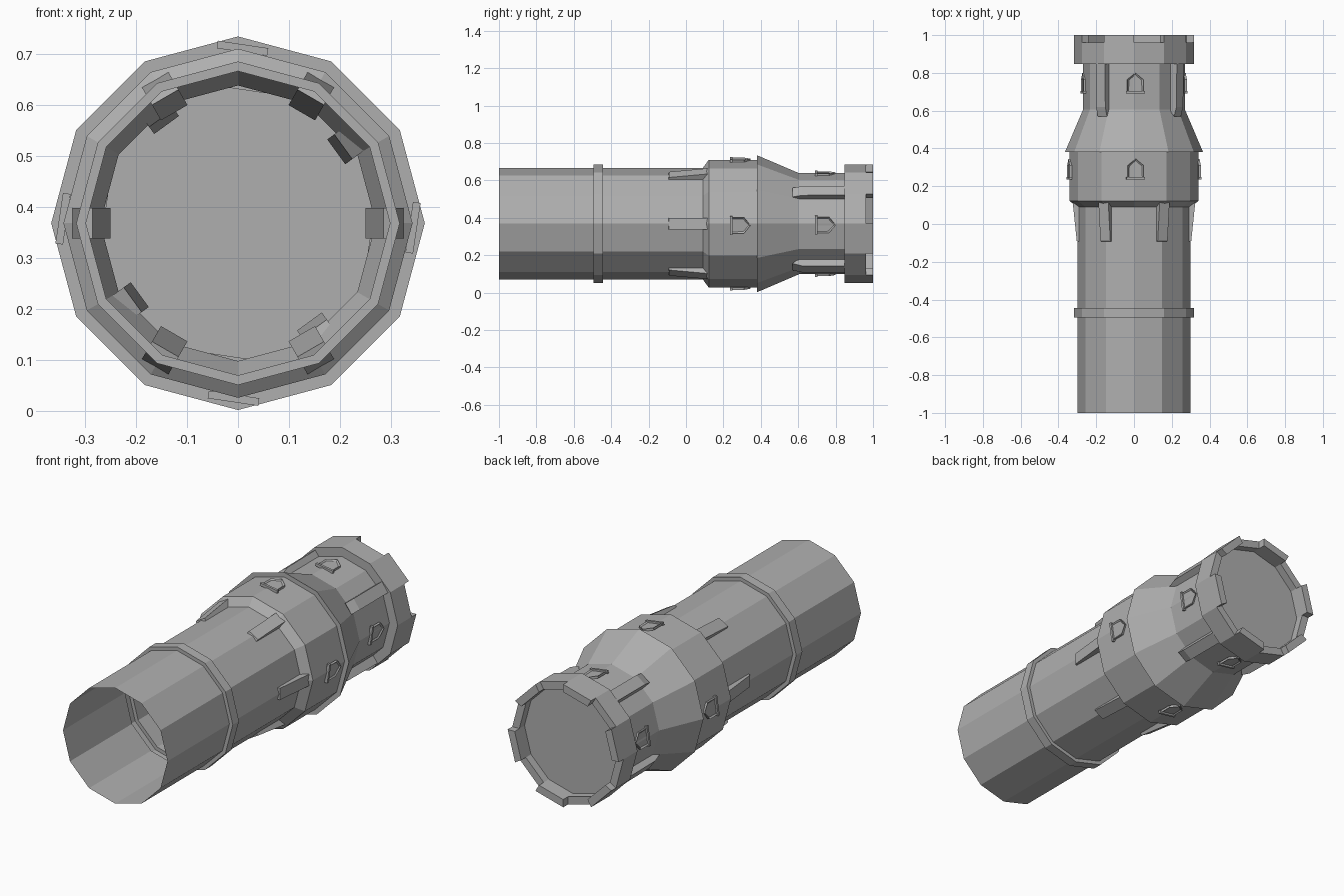
import bpy, bmesh
from math import cos, sin, radians
from mathutils import Vector

if "Cube" in bpy.data.objects:
    bpy.data.objects.remove(bpy.data.objects["Cube"])

AXIS_Z = 0.368
SIDES = 12

stone = bpy.data.materials.new("dark_stone")
stone.diffuse_color = (0.43, 0.43, 0.43, 1)
stone.use_nodes = True
stone.node_tree.nodes["Principled BSDF"].inputs["Base Color"].default_value = stone.diffuse_color


def place(angle, r, t, y):
    """Radial / tangential / lengthwise position around the tower axis."""
    a = radians(angle)
    return Vector((r * cos(a) - t * sin(a), y, AXIS_Z + r * sin(a) + t * cos(a)))


def finish(name, bm):
    mesh = bpy.data.meshes.new(name)
    bm.to_mesh(mesh)
    bm.free()
    mesh.materials.append(stone)
    obj = bpy.data.objects.new(name, mesh)
    bpy.context.collection.objects.link(obj)
    return obj


def prism(bm, lower, upper):
    """Solid between two matching outlines; returns the upper face."""
    a = [bm.verts.new(p) for p in lower]
    b = [bm.verts.new(p) for p in upper]
    n = len(a)
    faces = [bm.faces.new(a[::-1]), bm.faces.new(b)]
    for i in range(n):
        j = (i + 1) % n
        faces.append(bm.faces.new((a[i], a[j], b[j], b[i])))
    bmesh.ops.recalc_face_normals(bm, faces=faces)
    return faces[1]


# Tower shell: open at the base, closed by the roof floor inside the parapet
profile = [(0.298, -1.0), (0.298, -0.495), (0.317, -0.495), (0.317, -0.445),
           (0.298, -0.445), (0.298, 0.09), (0.342, 0.122), (0.342, 0.38),
           (0.366, 0.38), (0.270, 0.605), (0.270, 0.848), (0.317, 0.848),
           (0.317, 0.962), (0.277, 0.962), (0.277, 0.92)]
bm = bmesh.new()
rings = [[bm.verts.new(place(i * 360 / SIDES, r, 0, y)) for i in range(SIDES)]
         for r, y in profile]
for lo, hi in zip(rings, rings[1:]):
    for i in range(SIDES):
        j = (i + 1) % SIDES
        bm.faces.new((lo[i], hi[i], hi[j], lo[j]))
bm.faces.new(rings[-1][::-1])
finish("tower_shell", bm)

# Battlements on every other side
bm = bmesh.new()
for a in range(30, 390, 60):
    outline = [(a, 0.277), (a, 0.317), (a + 30, 0.317), (a + 30, 0.277)]
    prism(bm, [place(g, r, 0, 0.962) for g, r in outline],
          [place(g, r, 0, 1.0) for g, r in outline])
finish("battlements", bm)


# Brackets: side profile of (radius, length) extruded tangentially
def brackets(name, side, angles, half):
    bm = bmesh.new()
    for a in angles:
        prism(bm, [place(a, r, -half, y) for r, y in side],
              [place(a, r, half, y) for r, y in side])
    finish(name, bm)


brackets("lower_brackets",
         [(0.25, 0.12), (0.325, 0.12), (0.303, -0.09), (0.285, -0.095)],
         range(0, 360, 60), 0.03)
brackets("upper_brackets",
         [(0.238, 0.848), (0.302, 0.848), (0.300, 0.62), (0.285, 0.57), (0.255, 0.60)],
         range(36, 396, 90), 0.03)


# Pointed windows with recessed pane and sill, set on the wall surface
def windows(name, r, t, y):
    bm = bmesh.new()
    arch = [(-0.042, 0), (0.042, 0), (0.042, 0.068), (0, 0.103), (-0.042, 0.068)]
    sill = [(-0.05, -0.006), (0.05, -0.006), (0.05, 0.006), (-0.05, 0.006)]
    for k in range(4):
        a = 81.5 + 90 * k
        pane = prism(bm, [place(a, r - 0.012, t + u, y + v) for u, v in arch],
                     [place(a, r, t + u, y + v) for u, v in arch])
        bmesh.ops.inset_region(bm, faces=[pane], thickness=0.009)
        shift = place(a, -0.006, 0, 0) - place(a, 0, 0, 0)
        bmesh.ops.translate(bm, verts=pane.verts[:], vec=shift)
        prism(bm, [place(a, r - 0.012, t + u, y + v) for u, v in sill],
              [place(a, r + 0.003, t + u, y + v) for u, v in sill])
    finish(name, bm)


windows("lower_windows", 0.345, 0.042, 0.242)
windows("upper_windows", 0.272, 0.033, 0.697)
